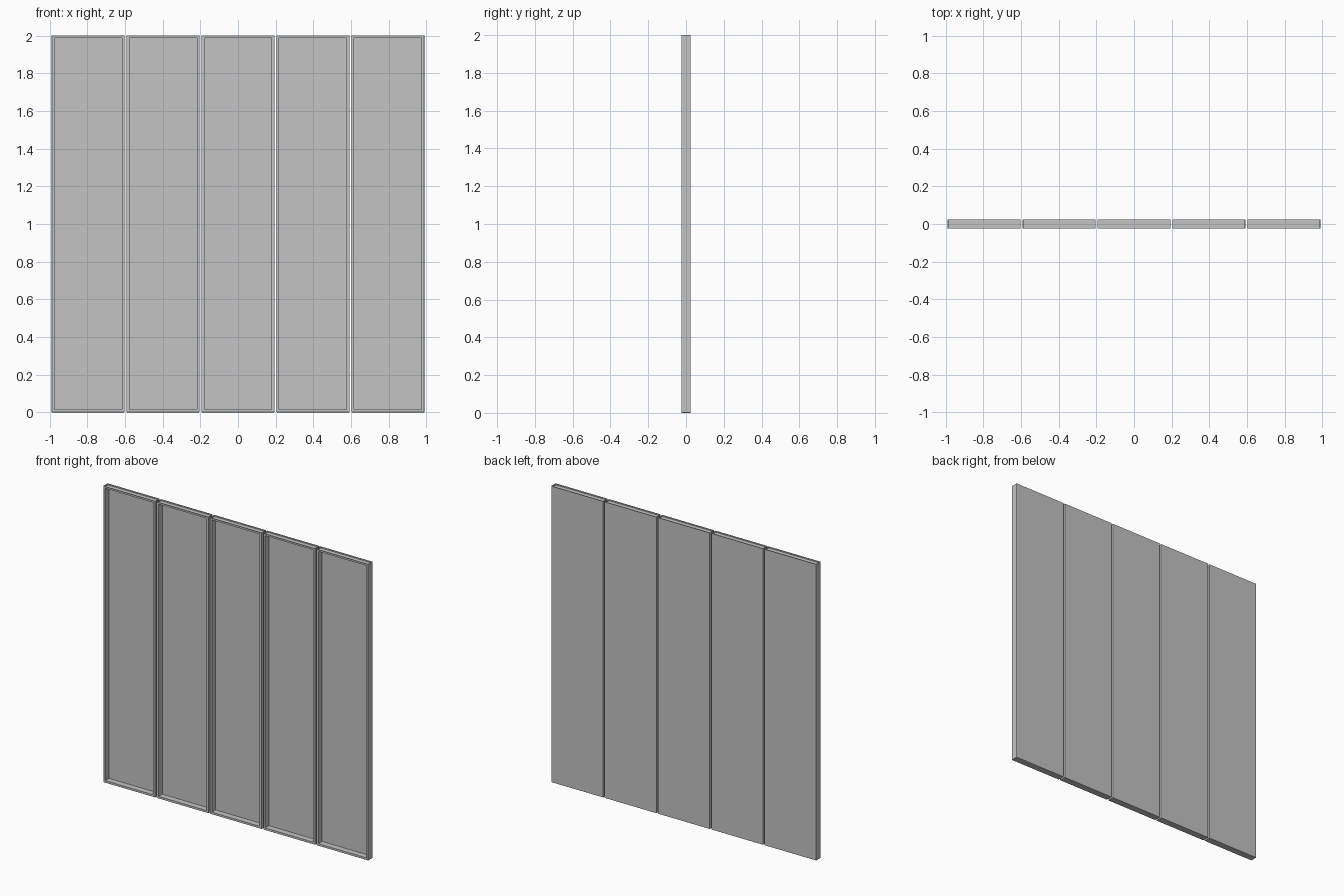
import bpy
import bmesh
from mathutils import Vector

cube = bpy.data.objects.get("Cube")
if cube:
    bpy.data.objects.remove(cube, do_unlink=True)

COUNT = 5
PITCH, WIDTH, DEPTH, HEIGHT = 0.398, 0.388, 0.048, 2.0
LIP = 0.012          # visible front flange
RIM = 0.004          # sheet thickness around the top channel

metal = bpy.data.materials.new("light_grey_metal")
metal.use_nodes = True
grey = (0.55, 0.55, 0.55, 1.0)
metal.diffuse_color = grey
metal.node_tree.nodes["Principled BSDF"].inputs["Base Color"].default_value = grey


def main_face(bm, direction):
    """Largest face looking along a direction."""
    facing = [f for f in bm.faces if f.normal.dot(Vector(direction)) > 0.99]
    return max(facing, key=lambda f: f.calc_area())


def recess(bm, direction, border, depth):
    """Inset a main face, then sink it to leave a rim and walls."""
    face = main_face(bm, direction)
    bmesh.ops.inset_region(bm, faces=[face], thickness=border, use_even_offset=True)
    bmesh.ops.inset_region(bm, faces=[face], thickness=0.0)
    bmesh.ops.translate(bm, verts=face.verts, vec=Vector(direction) * -depth)


def build_panel_mesh():
    bm = bmesh.new()
    bmesh.ops.create_cube(bm, size=1.0)
    bmesh.ops.scale(bm, vec=(WIDTH, DEPTH, HEIGHT), verts=bm.verts)
    bmesh.ops.translate(bm, vec=(0, 0, HEIGHT / 2), verts=bm.verts)

    # Folded edges on the sides and bottom; the top stays sharp
    folds = [e for e in bm.edges if min(v.co.z for v in e.verts) < 0.01]
    bmesh.ops.bevel(bm, geom=folds, offset=0.003, segments=2, profile=0.5,
                    affect="EDGES")
    bm.normal_update()

    # Open tray at the front, shallow channel along the top
    recess(bm, (0, -1, 0), LIP, DEPTH - 2 * RIM)
    bm.normal_update()
    recess(bm, (0, 0, 1), RIM, LIP - RIM)
    bmesh.ops.recalc_face_normals(bm, faces=bm.faces)

    mesh = bpy.data.meshes.new("wall_panel")
    bm.to_mesh(mesh)
    bm.free()
    mesh.materials.append(metal)
    return mesh


# Row of identical panels with narrow gaps
panel_mesh = build_panel_mesh()
for i in range(COUNT):
    panel = bpy.data.objects.new(f"wall_panel_{i + 1}", panel_mesh)
    panel.location.x = (i - (COUNT - 1) / 2) * PITCH
    bpy.context.collection.objects.link(panel)
